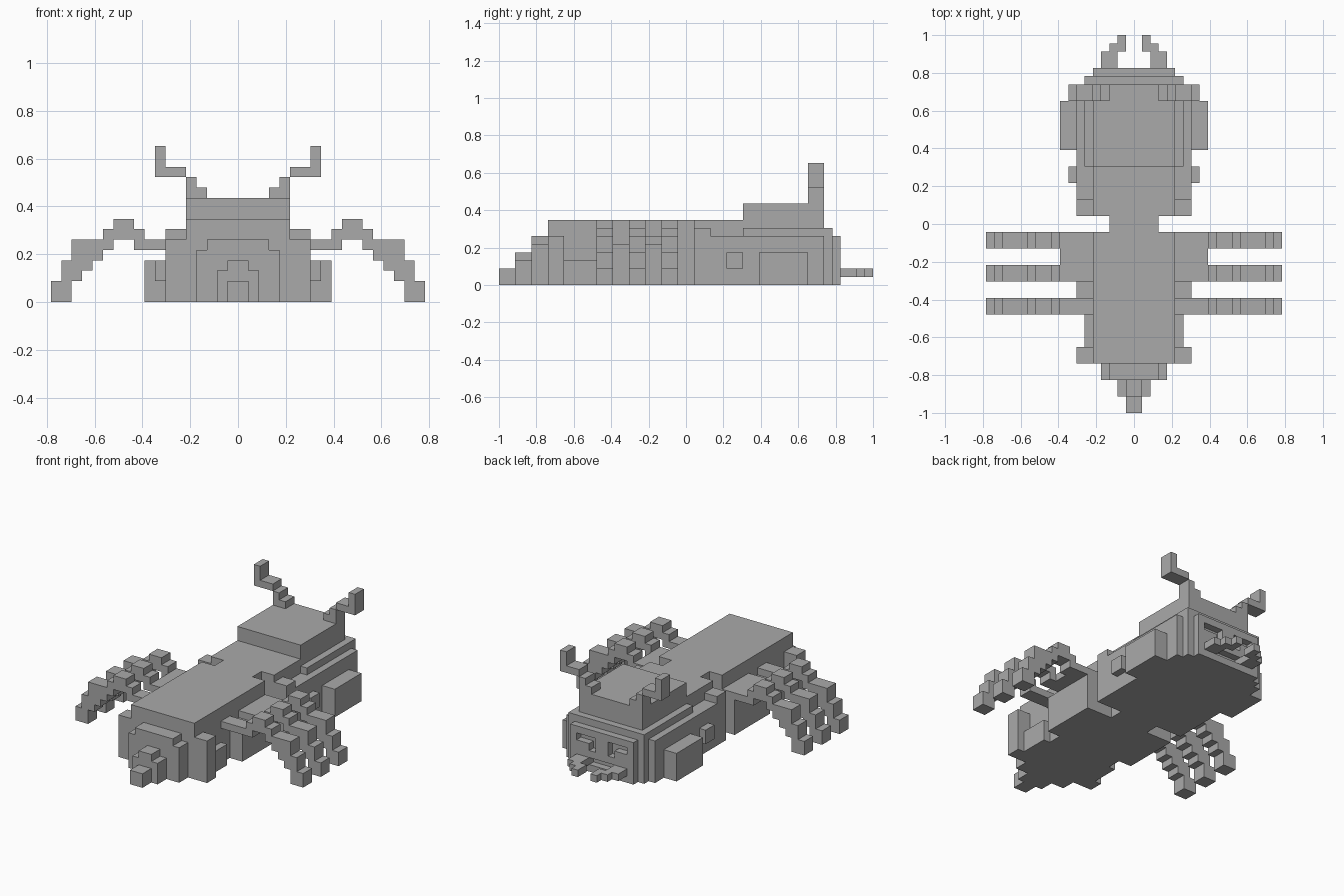
import bpy, bmesh, math
from mathutils import Vector

if "Cube" in bpy.data.objects:
    bpy.data.objects.remove(bpy.data.objects["Cube"])

U = 2 / 46  # block size
grey = bpy.data.materials.new("grey")
grey.diffuse_color = (0.4, 0.4, 0.4, 1)
grey.use_nodes = True
grey.node_tree.nodes["Principled BSDF"].inputs["Base Color"].default_value = grey.diffuse_color
parts = {}
used = set()


def cells(boxes, mirror=True):
    """Unit blocks filled by boxes (x0, x1, y0, y1, z0, z1), mirrored across x."""
    out = set()
    for x0, x1, y0, y1, z0, z1 in boxes:
        for x in range(x0, x1):
            for y in range(y0, y1):
                for z in range(z0, z1):
                    out.add((x, y, z))
                    if mirror:
                        out.add((-1 - x, y, z))
    return out


def part(name, boxes, cuts=()):
    c = cells(boxes) - cells(cuts) - used
    used.update(c)
    parts[name] = c


# Abdomen with stepped sides
part("abdomen", [
    (0, 5, -17, -1, 0, 8),
    (5, 7, -17, -15, 0, 6),
    (5, 6, -15, -11, 0, 3),
    (5, 7, -9, -5, 0, 5),
    (5, 9, -5, -1, 5, 6),
    (5, 7, -5, -1, 0, 5),
])
# Tapered tail
part("tail", [
    (0, 4, -19, -17, 0, 5), (0, 3, -19, -17, 5, 6),
    (0, 2, -21, -19, 0, 3), (0, 1, -21, -19, 3, 4),
    (0, 1, -23, -21, 0, 2),
])
part("waist", [(0, 3, -1, 1, 0, 8)])
# Head: stepped layers, with recessed eyes and mouth
part("head", [
    (0, 5, 1, 17, 0, 8),
    (5, 7, 1, 3, 0, 7),
    (5, 7, 3, 17, 0, 6),
    (0, 6, 7, 18, 0, 7),
    (0, 5, 18, 19, 0, 6),
    (7, 8, 5, 7, 2, 4),
], cuts=[(1, 4, 18, 19, 4, 5), (1, 2, 18, 19, 3, 4), (0, 4, 18, 19, 1, 2)])
part("head_crown", [(0, 5, 7, 17, 8, 10)])
part("cheeks", [(7, 9, 9, 15, 0, 4)])
# Antennae and jaws
part("antennae", [(3, 5, 15, 17, 10, 11), (4, 5, 15, 17, 11, 12),
                  (5, 8, 15, 17, 12, 13), (7, 8, 15, 17, 13, 15)])
part("jaws", [(2, 4, 18, 21, 1, 2), (1, 3, 21, 22, 1, 2), (1, 2, 22, 23, 1, 2)])

# Arched legs: (x0, x1, z0, z1) columns
LEG = [(5, 9, 5, 6), (9, 10, 5, 7), (10, 12, 6, 8), (12, 13, 5, 7),
       (13, 14, 4, 6), (14, 15, 3, 6), (15, 16, 2, 6), (16, 17, 0, 4), (17, 18, 0, 2)]
for name, y in (("rear_legs", -11), ("middle_legs", -7), ("front_legs", -3)):
    part(name, [(a, b, y, y + 2, c, d) for a, b, c, d in LEG])

# Turn block sets into outer skins
AXES = [Vector(a) for a in ((1, 0, 0), (0, 1, 0), (0, 0, 1))]
for name, blocks in parts.items():
    bm = bmesh.new()
    for p in sorted(blocks):
        for i in range(3):
            for s in (-1, 1):
                q = list(p)
                q[i] += s
                if tuple(q) in used:
                    continue
                centre = Vector(p) + Vector((0.5, 0.5, 0.5)) + AXES[i] * s * 0.5
                a, b = AXES[(i + 1) % 3] * 0.5, AXES[(i + 2) % 3] * 0.5 * s
                quad = (centre - a - b, centre + a - b, centre + a + b, centre - a + b)
                bm.faces.new([bm.verts.new(v * U) for v in quad])
    bmesh.ops.remove_doubles(bm, verts=bm.verts, dist=U * 0.01)
    bmesh.ops.dissolve_limit(bm, angle_limit=math.radians(1), verts=bm.verts, edges=bm.edges)
    mesh = bpy.data.meshes.new(name)
    bm.to_mesh(mesh)
    bm.free()
    mesh.materials.append(grey)
    bpy.context.collection.objects.link(bpy.data.objects.new(name, mesh))
